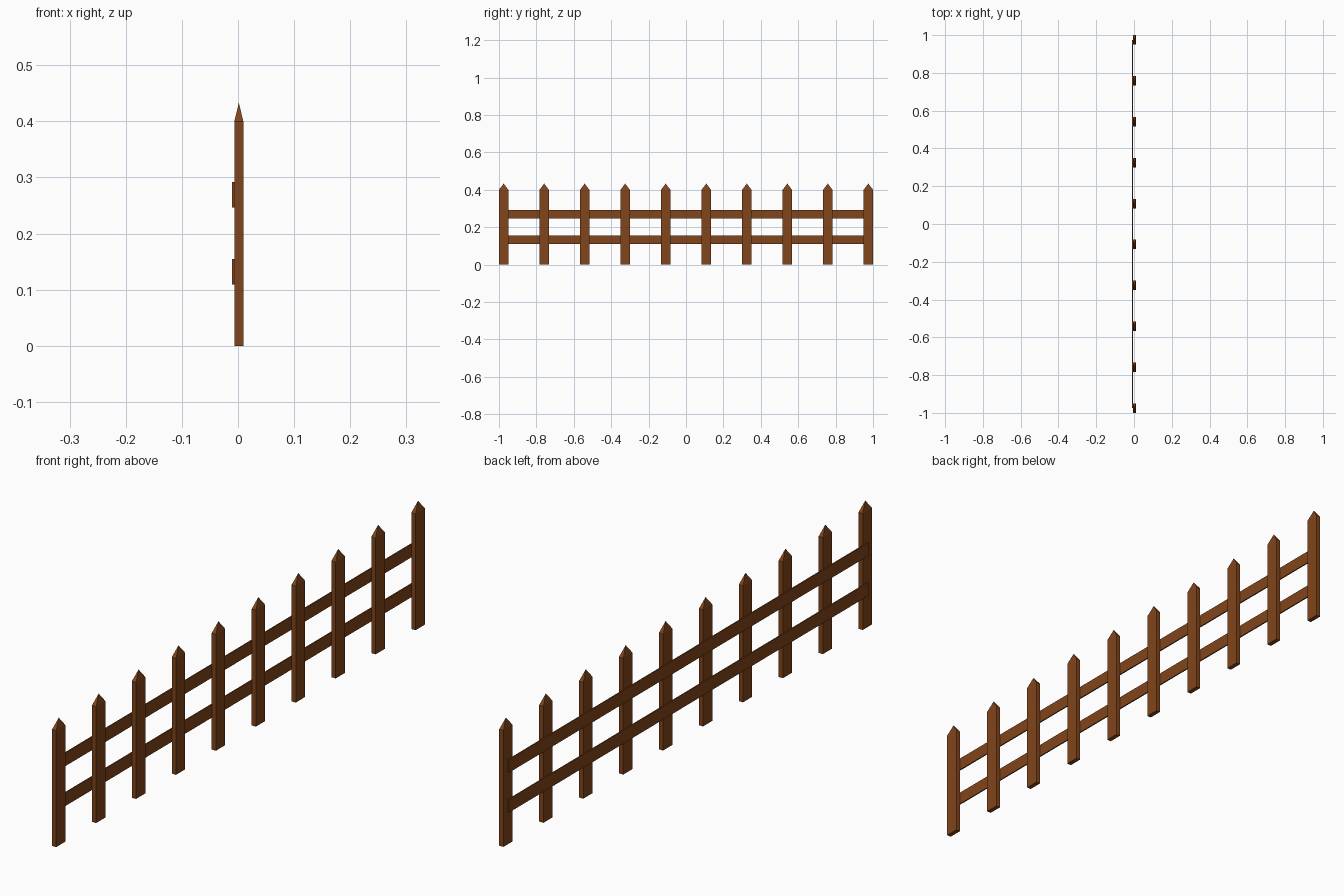
import bpy, bmesh

if "Cube" in bpy.data.objects:
    bpy.data.objects.remove(bpy.data.objects["Cube"])

wood = bpy.data.materials.new("brown_wood")
wood.diffuse_color = (0.22, 0.06, 0.011, 1)
wood.use_nodes = True
wood.node_tree.nodes["Principled BSDF"].inputs["Base Color"].default_value = wood.diffuse_color

PICKETS, END_Y = 10, 0.975


def add_object(name, bm):
    bmesh.ops.recalc_face_normals(bm, faces=bm.faces)
    mesh = bpy.data.meshes.new(name)
    bm.to_mesh(mesh)
    bm.free()
    mesh.materials.append(wood)
    obj = bpy.data.objects.new(name, mesh)
    bpy.context.collection.objects.link(obj)
    return obj


def box(x0, x1, y0, y1, z0, z1):
    bm = bmesh.new()
    bmesh.ops.create_cube(bm, size=1)
    bmesh.ops.scale(bm, vec=(x1 - x0, y1 - y0, z1 - z0), verts=bm.verts)
    bmesh.ops.translate(bm, vec=((x0 + x1) / 2, (y0 + y1) / 2, (z0 + z1) / 2), verts=bm.verts)
    return bm


# Pickets: square-cut boards with a pyramid tip
for i in range(PICKETS):
    y = -END_Y + 2 * END_Y * i / (PICKETS - 1)
    bm = box(-0.0065, 0.0095, y - 0.025, y + 0.025, 0, 0.4)
    bm.normal_update()
    top = max(bm.faces, key=lambda f: f.calc_center_median().z)
    tip = bmesh.ops.poke(bm, faces=[top])["verts"][0]
    tip.co.z = 0.433
    add_object(f"picket_{i + 1}", bm)

# Rails: thin strips fixed to the back of the pickets
for name, z in (("lower_rail", 0.132), ("upper_rail", 0.269)):
    add_object(name, box(-0.0105, -0.006, -END_Y, END_Y, z - 0.0225, z + 0.0225))
